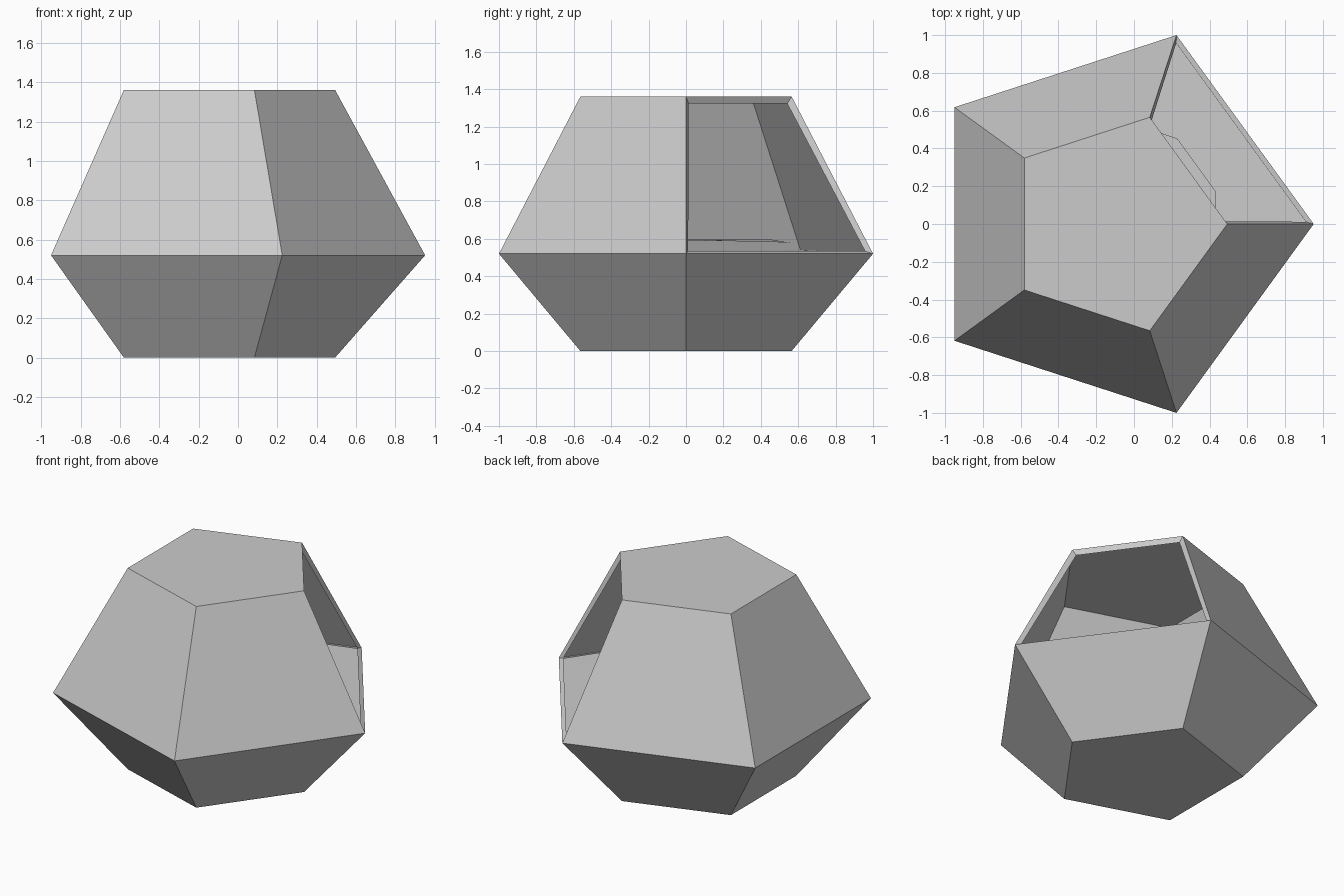
import bpy, bmesh, random
from math import cos, sin, radians

if "Cube" in bpy.data.objects:
    bpy.data.objects.remove(bpy.data.objects["Cube"])

random.seed(4)
CX = -0.10          # axis of the pentagon; a corner points to +x
N = 5


def ring(bm, r, z, jitter=0.0):
    return [bm.verts.new((CX + r * cos(radians(72 * i)), r * sin(radians(72 * i)),
                          z + random.uniform(-jitter, jitter))) for i in range(N)]


def bridge(bm, a, b, skip=()):
    n = len(a)
    for i in range(n):
        if i not in skip:
            j = (i + 1) % n
            bm.faces.new((a[i], a[j], b[j], b[i]))


def finish(bm, name):
    me = bpy.data.meshes.new(name)
    bm.to_mesh(me)
    bm.free()
    ob = bpy.data.objects.new(name, me)
    bpy.context.collection.objects.link(ob)
    return ob


# Faceted planter shell with one upper panel left open
bm = bmesh.new()
low, mid, top = ring(bm, 0.594, 0), ring(bm, 1.0515, 0.52), ring(bm, 0.594, 1.36)
bm.faces.new(low[::-1])
bridge(bm, low, mid)
bridge(bm, mid, top, skip=(0,))
bm.faces.new(top)
shell = finish(bm, "planter_shell")

# Thin rim turned inwards around the opening
rim = shell.modifiers.new("rim", 'SOLIDIFY')
rim.thickness = 0.045
rim.offset = -1
rim.use_rim_only = True

# Soil surface reaching the walls at the widest level
bm = bmesh.new()
edge, inner = ring(bm, 1.02, 0.54), ring(bm, 0.62, 0.535)
edge[0].co.z = edge[1].co.z = 0.525
bridge(bm, edge, inner)
bm.faces.new(inner)
finish(bm, "soil")

# Low uneven mound in the middle of the soil
bm = bmesh.new()
bmesh.ops.create_circle(bm, cap_ends=True, segments=10, radius=0.56)
face = bm.faces[:]
for inset, rise in ((0.12, 0.03), (0.2, 0.025)):
    bmesh.ops.inset_region(bm, faces=face, thickness=inset)
    for v in face[0].verts:
        v.co.z += rise + random.uniform(-0.008, 0.008)
mound = finish(bm, "soil_mound")
mound.location = (CX, 0, 0.533)
